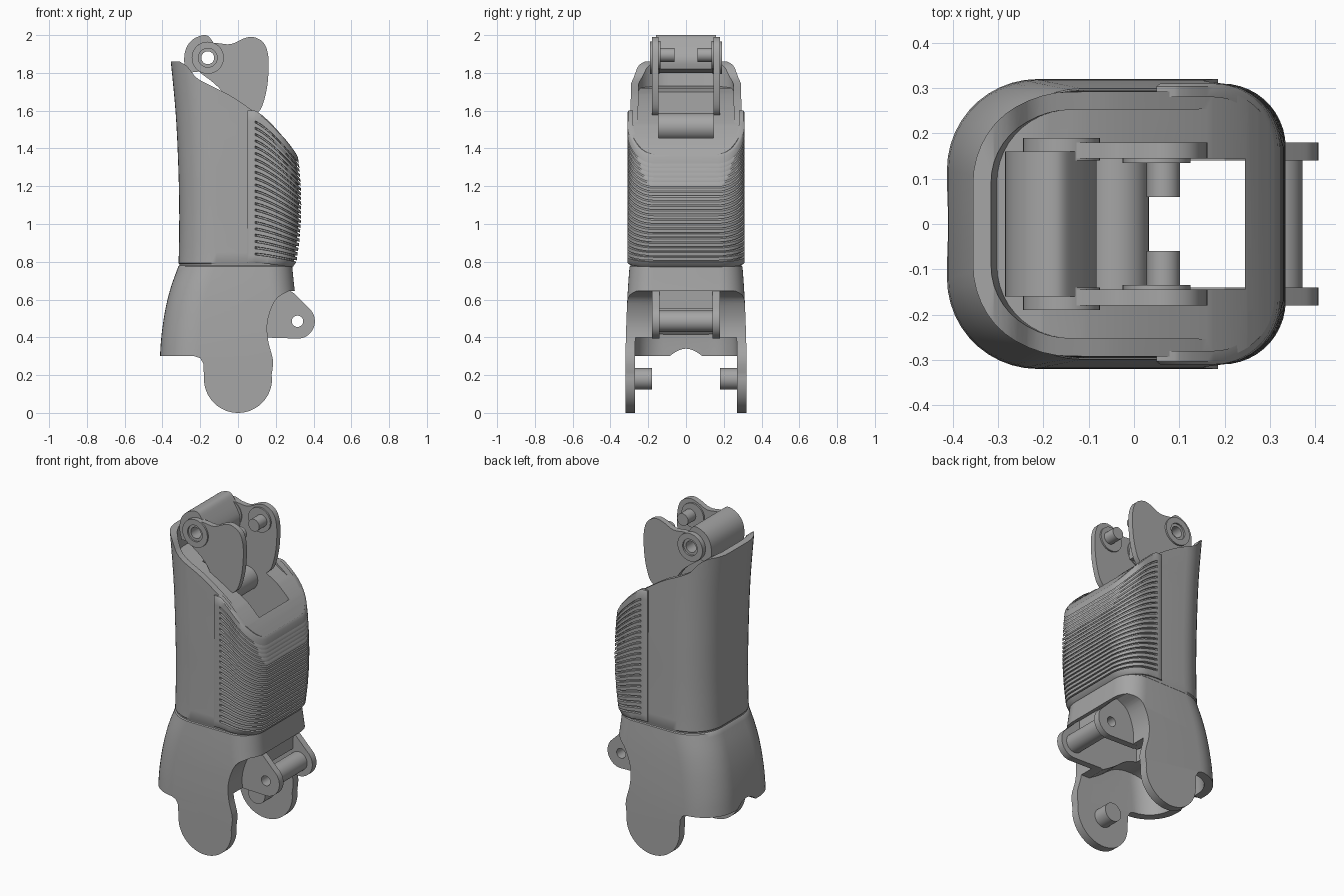
import bpy, bmesh, math

if "Cube" in bpy.data.objects:
    bpy.data.objects.remove(bpy.data.objects["Cube"])

mat = bpy.data.materials.new("grey plastic")
mat.diffuse_color = (0.38, 0.38, 0.38, 1)
mat.use_nodes = True
mat.node_tree.nodes["Principled BSDF"].inputs["Base Color"].default_value = mat.diffuse_color


def finish(name, bm, angle=32):
    bmesh.ops.recalc_face_normals(bm, faces=bm.faces)
    me = bpy.data.meshes.new(name)
    bm.to_mesh(me)
    bm.free()
    me.materials.append(mat)
    me.shade_smooth()
    me.set_sharp_from_angle(angle=math.radians(angle))
    ob = bpy.data.objects.new(name, me)
    bpy.context.collection.objects.link(ob)
    return ob


def loft(name, rings):
    bm = bmesh.new()
    vs = [[bm.verts.new(p) for p in r] for r in rings]
    n = len(vs[0])
    for a, b in zip(vs, vs[1:]):
        for i in range(n):
            bm.faces.new((a[i], a[(i + 1) % n], b[(i + 1) % n], b[i]))
    bm.faces.new(vs[0])
    bm.faces.new(vs[-1])
    return finish(name, bm)


def prism(name, pts, y0, y1):
    """Side profile (x, z) extruded along y."""
    return loft(name, [[(x, y, z) for x, z in pts] for y in (y0, y1)])


def arc(cx, cz, r, a0=0, a1=360, n=40):
    full = a1 - a0 == 360
    return [(cx + r * math.cos(math.radians(a0 + (a1 - a0) * i / (n if full else n - 1))),
             cz + r * math.sin(math.radians(a0 + (a1 - a0) * i / (n if full else n - 1))))
            for i in range(n)]


def rod(name, cx, cz, r, y0, y1):
    return prism(name, arc(cx, cz, r), y0, y1)


def boolean(ob, cutter, op='DIFFERENCE'):
    m = ob.modifiers.new("cut", 'BOOLEAN')
    m.operation, m.object, m.solver = op, cutter, 'EXACT'
    dg = bpy.context.evaluated_depsgraph_get()
    me = bpy.data.meshes.new_from_object(ob.evaluated_get(dg))
    ob.modifiers.clear()
    ob.data = me
    me.shade_smooth()
    me.set_sharp_from_angle(angle=math.radians(32))
    bpy.data.objects.remove(cutter)


def smooth(pts, k=4):
    """Catmull-Rom through the points, open ends."""
    out = []
    for i in range(len(pts) - 1):
        p = [pts[max(i - 1, 0)], pts[i], pts[i + 1], pts[min(i + 2, len(pts) - 1)]]
        for j in range(k):
            t = j / k
            out.append(tuple(0.5 * (2 * b + (c - a) * t + (2 * a - 5 * b + 4 * c - d) * t * t
                                    + (3 * b - a - 3 * c + d) * t ** 3) for a, b, c, d in zip(*p)))
    return out + [pts[-1]]


def section(z, x0, x1, w, d=0.0, rl=0.2, rr=0.13):
    ring = []
    for cx, cy, r, a in ((x1 - rr, w - rr, rr, 0), (x0 + rl, w - rl, rl, 90),
                         (x0 + rl, rl - w, rl, 180), (x1 - rr, rr - w, rr, 270)):
        ring += [(x, y, z) for x, y in arc(cx, cy, r - d, a, a + 90, 12)]
    return ring


# body shell: stacked rounded sections, trimmed by the side profile
lower = smooth([(-.05, -.415, .32, .32), (.3, -.413, .32, .32), (.5, -.393, .32, .315),
                (.65, -.36, .30, .308), (.775, -.316, .287, .299)])
seam = [(.78, -.311, .283, .294), (.788, -.311, .283, .294), (.793, -.315, .287, .297)]
upper = smooth([(.85, -.313, .3, .296), (1.05, -.311, .31, .295), (1.3, -.316, .31, .295),
                (1.6, -.331, .31, .293), (1.95, -.365, .31, .29)])
secs = lower + seam + upper
body = loft("body_shell", [section(*s) for s in secs])

lobe_right = smooth([(.178, .2), (.185, .28), (.16, .38), (.155, .47), (.175, .55), (.21, .61), (.27, .645)])
top_curve = smooth([(.33, 1.34), (.25, 1.45), (.15, 1.545), (.05, 1.62), (-.05, 1.685),
                    (-.15, 1.735), (-.22, 1.775), (-.27, 1.835), (-.31, 1.86)])
side = ([(-.5, .3), (-.23, .3), (-.2, .29), (-.183, .26)] + arc(0, .18, .18, 180, 360, 30)
        + lobe_right + [(.5, .645), (.5, 1.34)] + top_curve + [(-.5, 1.86)])
boolean(body, prism("side_trim", side, -.6, .6), 'INTERSECT')


def hollow(pts, d, w):
    c = prism("hollow_cutter", pts, -w, w)
    boolean(c, loft("inner_form", [section(*s, d=d) for s in secs]), 'INTERSECT')
    boolean(body, c)


# joint socket below, recessed lid above, central channel, wavy back hem
hollow(smooth([(-.5, .3), (-.35, .42), (-.29, .5), (-.2, .54), (-.08, .52), (.02, .45), (.1, .4)])
       + [(.5, .4), (.5, -.04), (-.5, -.04)], .05, .5)
hollow([(.17, 1.53), (0, 1.63), (-.1, 1.685), (-.2, 1.72), (-.5, 1.75), (-.5, 1.93), (.17, 1.93)], .04, .5)
boolean(body, prism("channel_cutter", [(-.14, .2), (.245, .2), (.245, 2), (-.14, 2)], -.145, .145))
hem = [(y, .25 + .09 * math.cos(y / .15 * math.pi / 2) ** 1.2) for y in [-.149 + .298 * i / 16 for i in range(17)]]
boolean(body, loft("hem_cutter", [[(x, y, z) for y, z in [(-.149, .2)] + hem + [(.149, .2)]] for x in (-.6, -.2)]))

# ribbed grip pad wrapped round the +x side
prof = [(.77, .288), (.8, .31), (.9, .324), (1.0, .332), (1.1, .335), (1.2, .332), (1.3, .325), (1.36, .316)]


def pad_x(z):
    for (a, b), (c, d) in zip(prof, prof[1:]):
        if z <= c:
            return b + (d - b) * (z - a) / (c - a)
    return prof[-1][1]


rows = [(0, .03, 0), (0, .006, 0), (.01, 0, 0)]
N = 22
p = .91 / N
for i in range(N):
    t = .05 + i * p
    rows += [(t, 0, 0), (t + .002, 0, 1), (t + .3 * p, 0, 1), (t + .3 * p + .002, 0, 0)]
rows += [(.99, 0, 0), (1, .006, 0), (1, .03, 0)]
R, W = .14, .31


def pad_row(t, rd, g):
    ze = .77 + .59 * t
    zs = .795 + .805 * t
    x1 = pad_x(ze)
    half = []
    cols = [(.05, .03), (.05, .006), (.058, 0), (.09, 0), (.1, 1), (.13, 1), (.16, 1)]
    for x, cd in cols:
        d = max(rd, cd) if cd < 1 else max(rd, .013 * g)
        half.append((x, -(W - d)))
    d = max(rd, .013 * g)
    half += arc(x1 - R, R - W, R - d, 270, 360, 12)
    half += [(x1 - d, -.08), (x1 - d, 0)]
    pts = half + [(x, -y) for x, y in reversed(half[:-1])]
    out = []
    for x, y in pts:
        s = min(max((x - .09) / (x1 - .09), 0), 1) ** 1.3
        out.append((x, y, zs + (ze - zs) * s))
    return out


bm = bmesh.new()
grid = [[bm.verts.new(v) for v in pad_row(*r)] for r in rows]
for a, b in zip(grid, grid[1:]):
    for i in range(len(a) - 1):
        bm.faces.new((a[i], a[i + 1], b[i + 1], b[i]))
finish("grip_pad", bm, 40)

# fingertip link: rear block, two side plates with bosses, pins, barrel
block = prism("link_block", smooth([(-.27, 1.8), (-.285, 1.86), (-.275, 1.93), (-.235, 1.98), (-.17, 2.0),
                                    (-.13, 1.96), (-.085, 1.88), (-.09, 1.82)]), -.16, .16)
boolean(block, rod("bore", -.16, 1.88, .034, -.4, .4))
plate = smooth([(-.245, 1.87), (-.21, 1.95), (-.12, 1.958), (-.04, 1.952), (.03, 1.982), (.08, 1.99),
                (.135, 1.96), (.16, 1.89), (.16, 1.78), (.145, 1.68), (.115, 1.6), (.06, 1.57),
                (-.02, 1.6), (-.1, 1.72), (-.2, 1.8)])
for s, side_name in ((-1, "front"), (1, "back")):
    ob = prism(side_name + "_link_plate", plate, s * .145, s * .18)
    boolean(ob, rod("bore", -.16, 1.88, .034, -.4, .4))
    ob = rod(side_name + "_link_boss", -.16, 1.88, .085, s * .14, s * .19)
    boolean(ob, rod("bore", -.16, 1.88, .034, -.4, .4))
    boolean(ob, rod("counterbore", -.16, 1.88, .05, s * .18, s * .3))
    rod(side_name + "_link_pin", .065, 1.895, .037, s * .06, s * .15)
    rod(side_name + "_link_washer", .05, 1.895, .075, s * .135, s * .15)
    # joint pins inside the lower lobes
    rod(side_name + "_joint_pin", 0, .18, .057, s * .18, s * .28)
    # lower bracket plates
    ob = prism(side_name + "_bracket_plate",
               [(.12, .4), (.2, .397)] + arc(.315, .485, .092, -85, 52, 20)
               + [(.3, .63), (.265, .655), (.2, .7), (.12, .7)], s * .14, s * .18)
    boolean(ob, rod("bore", .315, .485, .03, -.4, .4))
rod("link_barrel", -.04, 1.515, .073, -.145, .145)

# lower bracket cross tube and the inner front panel
tube = rod("bracket_tube", .315, .485, .057, -.142, .142)
boolean(tube, rod("bore", .315, .485, .03, -.4, .4))
prism("inner_panel", [(.245, .55), (.275, .55), (.28, .7), (.245, .7)], -.146, .146)
